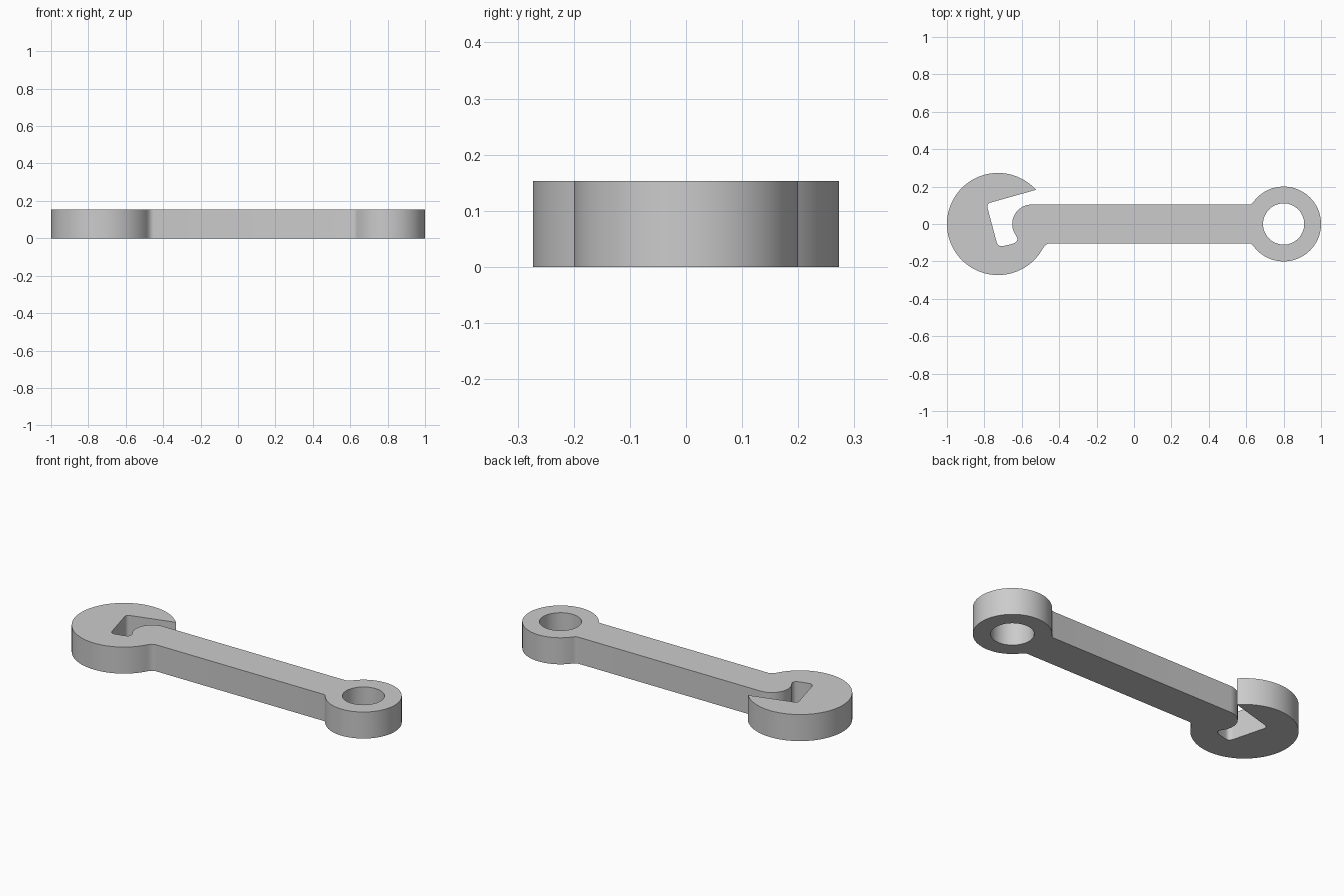
import bpy
from math import cos, sin, radians
from mathutils import Vector

cube = bpy.data.objects.get("Cube")
if cube:
    bpy.data.objects.remove(cube, do_unlink=True)

THICK = 0.153
HALF = 0.104          # half width of the handle
HEAD, HEAD_R = (-0.727, 0), 0.273
RING, RING_R = (0.8, 0), 0.2


def arc(centre, r, a0, a1, step=4):
    n = max(2, round(abs(a1 - a0) / step))
    angles = [radians(a0 + (a1 - a0) * i / n) for i in range(n + 1)]
    return [Vector((centre[0] + r * cos(a), centre[1] + r * sin(a))) for a in angles]


def bend(start, corner, end, n=6):
    a, b, c = Vector(start), Vector(corner), Vector(end)
    ts = [i / n for i in range(n + 1)]
    return [a * (1 - t) ** 2 + b * 2 * t * (1 - t) + c * t * t for t in ts]


# Head, from the lower fillet clockwise round to the upper jaw tip
head = arc(HEAD, HEAD_R, -30, -318)
# Jaw opening, ending at the rounded end of the handle
jaw = bend((-0.765, 0.115), (-0.79, 0.108), (-0.783, 0.085))
jaw += bend((-0.735, -0.095), (-0.728, -0.124), (-0.7, -0.118))
jaw += bend((-0.652, -0.107), (-0.61, -0.094), (-0.63, -0.064))
handle_end = arc((-0.547, 0), HALF, 215, 90)
# Ring end with small fillets to the handle
ring = arc(RING, RING_R, 142, -142)
upper_fillet = bend((0.618, HALF), (0.629, HALF), ring[0])
lower_fillet = bend(ring[-1], (0.629, -HALF), (0.618, -HALF))
head_fillet = bend((-0.45, -HALF), (-0.474, -HALF), head[0])

outline = head + jaw + handle_end + upper_fillet + ring[1:] + lower_fillet[1:] + head_fillet[:-1]
hole = arc(RING, 0.11, 0, 356)

# Filled flat profile, extruded to the full thickness
curve = bpy.data.curves.new("wrench_profile", "CURVE")
curve.dimensions = "2D"
curve.fill_mode = "BOTH"
curve.extrude = THICK / 2
for loop in (outline, hole):
    spline = curve.splines.new("POLY")
    spline.points.add(len(loop) - 1)
    for point, co in zip(spline.points, loop):
        point.co = (co.x, co.y, 0, 1)
    spline.use_cyclic_u = True

wrench = bpy.data.objects.new("wrench", curve)
bpy.context.collection.objects.link(wrench)
wrench.location.z = THICK / 2
bpy.ops.object.select_all(action="DESELECT")
wrench.select_set(True)
bpy.context.view_layer.objects.active = wrench
bpy.ops.object.convert(target="MESH")
wrench = bpy.context.object

# Weld the caps to the walls and make normals consistent
bpy.ops.object.mode_set(mode="EDIT")
bpy.ops.mesh.select_all(action="SELECT")
bpy.ops.mesh.remove_doubles(threshold=0.0002)
bpy.ops.mesh.normals_make_consistent(inside=False)
bpy.ops.object.mode_set(mode="OBJECT")
bpy.ops.object.shade_smooth_by_angle(angle=radians(30))

# Plain grey metal
grey = bpy.data.materials.new("grey metal")
grey.use_nodes = True
colour = (0.6, 0.6, 0.6, 1)
grey.diffuse_color = colour
grey.node_tree.nodes["Principled BSDF"].inputs["Base Color"].default_value = colour
wrench.data.materials.clear()
wrench.data.materials.append(grey)
